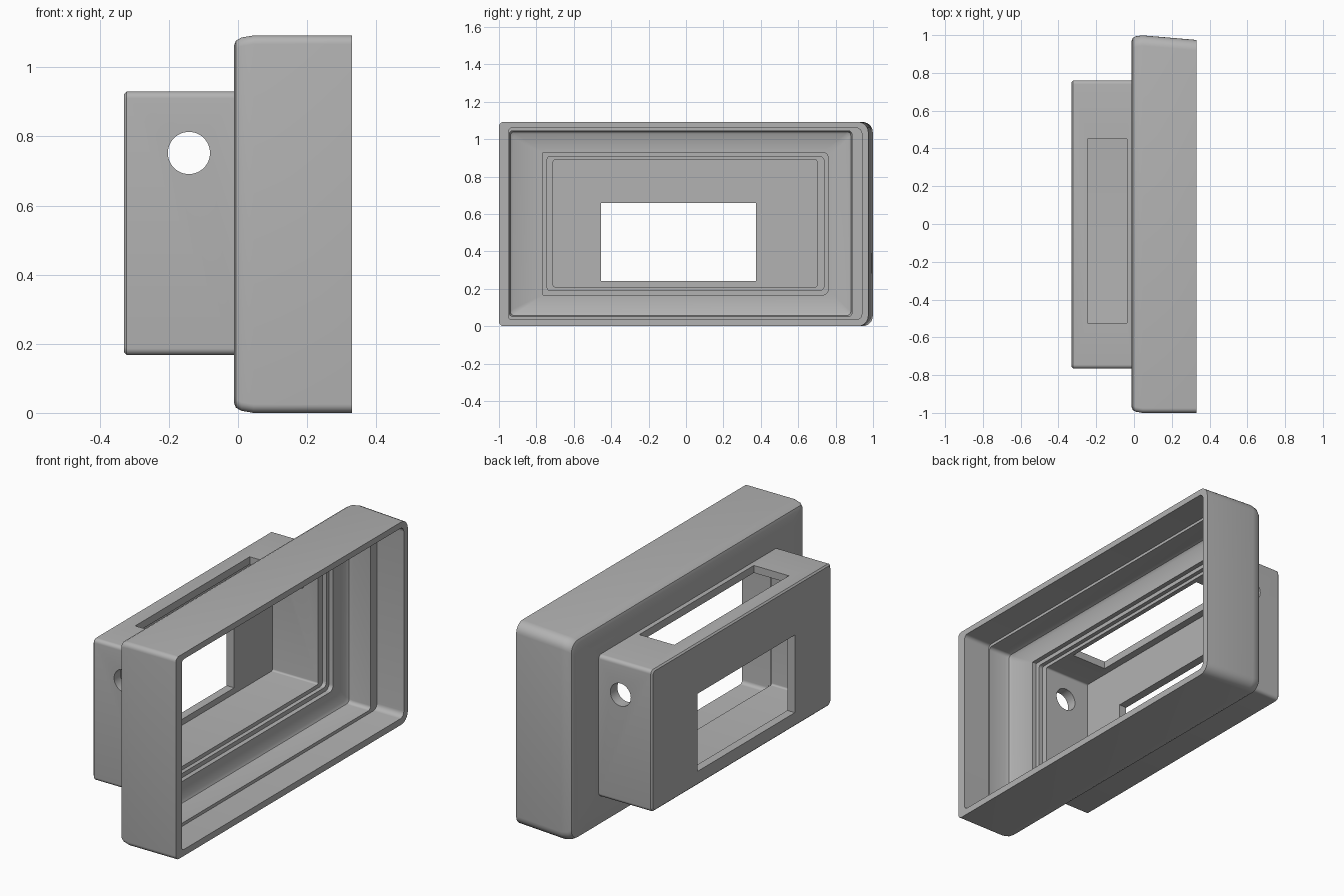
import bpy, bmesh, math
from mathutils import Matrix

if "Cube" in bpy.data.objects:
    bpy.data.objects.remove(bpy.data.objects["Cube"])

grey = bpy.data.materials.new("plain_grey")
grey.use_nodes = True
colour = (0.45, 0.45, 0.45, 1)
grey.diffuse_color = colour
grey.node_tree.nodes["Principled BSDF"].inputs["Base Color"].default_value = colour


def rounded_ring(x, y0, y1, z0, z1, r_front, r_back, steps=6):
    """Rounded rectangle across x; the -y and +y corners have their own radius."""
    corners = [(y1 - r_back, z1 - r_back, r_back, 0), (y0 + r_front, z1 - r_front, r_front, 1),
               (y0 + r_front, z0 + r_front, r_front, 2), (y1 - r_back, z0 + r_back, r_back, 3)]
    points = []
    for cy, cz, r, quarter in corners:
        for i in range(steps + 1):
            a = math.pi / 2 * (quarter + i / steps)
            points.append((x, cy + r * math.cos(a), cz + r * math.sin(a)))
    return points


def loft(name, rings, closed):
    """Skin the rings; either join the last to the first or cap both ends."""
    bm = bmesh.new()
    loops = [[bm.verts.new(p) for p in ring] for ring in rings]
    pairs = list(zip(loops, loops[1:]))
    if closed:
        pairs.append((loops[-1], loops[0]))
    else:
        bm.faces.new(loops[0])
        bm.faces.new(loops[-1])
    for a, b in pairs:
        for i in range(len(a)):
            j = (i + 1) % len(a)
            bm.faces.new((a[i], a[j], b[j], b[i]))
    return finish(name, bm)


def finish(name, bm):
    bmesh.ops.recalc_face_normals(bm, faces=bm.faces)
    mesh = bpy.data.meshes.new(name)
    bm.to_mesh(mesh)
    bm.free()
    mesh.materials.append(grey)
    obj = bpy.data.objects.new(name, mesh)
    bpy.context.collection.objects.link(obj)
    return obj


def box_cutter(x0, x1, y0, y1, z0, z1):
    bm = bmesh.new()
    bmesh.ops.create_cube(bm, size=1)
    bmesh.ops.scale(bm, vec=(x1 - x0, y1 - y0, z1 - z0), verts=bm.verts)
    bmesh.ops.translate(bm, vec=((x0 + x1) / 2, (y0 + y1) / 2, (z0 + z1) / 2), verts=bm.verts)
    return finish("cutter", bm)


def cut(obj, cutter):
    cutter.hide_render = True
    mod = obj.modifiers.new("cut", "BOOLEAN")
    mod.operation, mod.solver, mod.object = "DIFFERENCE", "EXACT", cutter
    bpy.context.view_layer.objects.active = obj
    bpy.ops.object.modifier_apply(modifier=mod.name)
    bpy.data.objects.remove(cutter)


# Large frame: outside with a soft back edge and a leaning +y end
def outer(x, inset):
    y1 = 1.0 - 0.085 * max(0, x - 0.03)
    return rounded_ring(x, -1 + inset, y1 - inset, inset, 1.092 - inset, 0.025, 0.055)


frame_rings = [outer(x, i) for x, i in
               [(-0.012, 0.03), (-0.006, 0.015), (0.01, 0.006), (0.045, 0), (0.33, 0)]]
# Inside: wide mouth, ledge, filleted floor and stepped opening
frame_rings += [
    rounded_ring(0.33, -0.95, 0.94, 0.035, 1.06, 0.02, 0.03),
    rounded_ring(0.17, -0.95, 0.94, 0.035, 1.06, 0.02, 0.03),
    rounded_ring(0.17, -0.945, 0.887, 0.052, 1.045, 0.02, 0.02),
    rounded_ring(0.065, -0.945, 0.887, 0.052, 1.045, 0.02, 0.02),
    rounded_ring(0.045, -0.939, 0.881, 0.058, 1.039, 0.02, 0.02),
    rounded_ring(0.035, -0.925, 0.867, 0.072, 1.025, 0.02, 0.02),
    rounded_ring(0.035, -0.765, 0.76, 0.167, 0.93, 0.004, 0.03),
    rounded_ring(0.01, -0.765, 0.76, 0.167, 0.93, 0.004, 0.03),
    rounded_ring(0.01, -0.742, 0.738, 0.19, 0.908, 0.015, 0.025),
    rounded_ring(-0.012, -0.742, 0.738, 0.19, 0.908, 0.015, 0.025),
]
frame = loft("front_frame", frame_rings, True)

# Rear box: slightly softened outside, hollow inside
box = loft("rear_box", [
    rounded_ring(-0.33, -0.757, 0.752, 0.175, 0.922, 0.02, 0.02),
    rounded_ring(-0.322, -0.765, 0.76, 0.167, 0.93, 0.02, 0.02),
    rounded_ring(-0.012, -0.765, 0.76, 0.167, 0.93, 0.02, 0.02),
    rounded_ring(-0.012, -0.71, 0.70, 0.21, 0.89, 0.01, 0.01),
    rounded_ring(-0.285, -0.71, 0.70, 0.21, 0.89, 0.01, 0.01),
], False)

# Rear window and top slot
cut(box, box_cutter(-0.4, -0.2, -0.455, 0.375, 0.242, 0.66))
cut(box, box_cutter(-0.245, -0.037, -0.525, 0.45, 0.8, 1.0))

# Round hole through both end walls
bm = bmesh.new()
bmesh.ops.create_cone(bm, cap_ends=True, segments=48, radius1=0.061, radius2=0.061, depth=2,
                      matrix=Matrix.Translation((-0.142, 0, 0.752)) @ Matrix.Rotation(math.pi / 2, 4, "X"))
cut(box, finish("cutter", bm))

for obj in (frame, box):
    bpy.ops.object.select_all(action="DESELECT")
    obj.select_set(True)
    bpy.context.view_layer.objects.active = obj
    bpy.ops.object.shade_smooth_by_angle(angle=math.radians(35))
